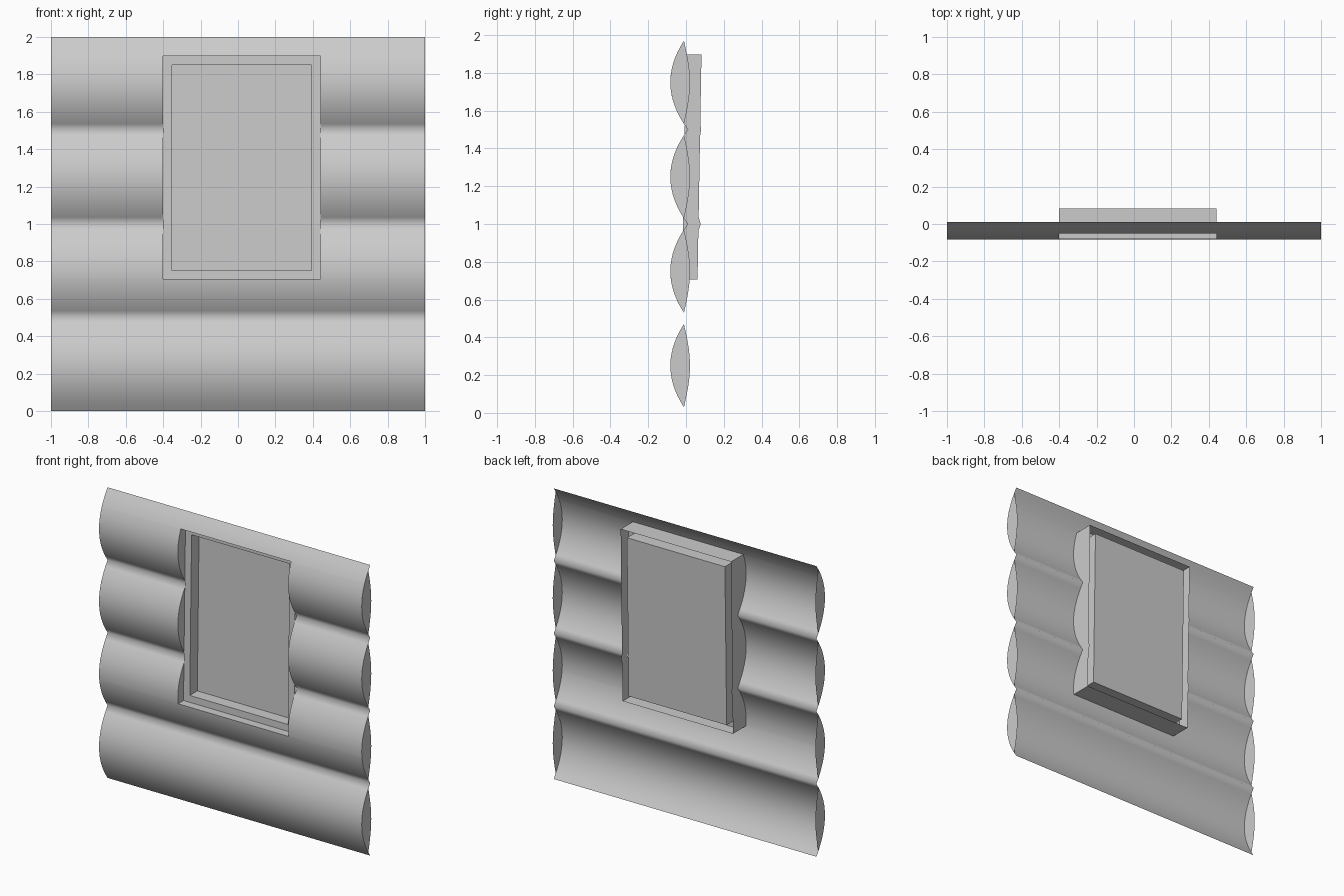
import bpy, bmesh, math

if "Cube" in bpy.data.objects:
    bpy.data.objects.remove(bpy.data.objects["Cube"])

X0, X1, Z0, Z1 = -0.40, 0.44, 0.705, 1.897    # window opening
LOG_H, STEPS, RIM = 0.5, 14, 0.047


def front(z):
    """Log shell: one arc per log, seams set back."""
    t = (z % LOG_H) / LOG_H
    return 0.01 - 0.093 * 4 * t * (1 - t)


def frame_back(z): return 0.061 + 0.021 * (z - Z0) / (Z1 - Z0)
def rim_y(z): return frame_back(z) - 0.082


def face(bm, *pts):
    return bm.faces.new([bm.verts.new(p) for p in pts])


def finish(name, bm, angle=40):
    bmesh.ops.remove_doubles(bm, verts=bm.verts, dist=0.0002)
    bmesh.ops.recalc_face_normals(bm, faces=bm.faces)
    bm.faces.ensure_lookup_table()
    if bm.faces[0].normal.y > 0.1:             # open shells face the front
        bmesh.ops.reverse_faces(bm, faces=bm.faces)
    me = bpy.data.meshes.new(name)
    bm.to_mesh(me)
    bm.free()
    ob = bpy.data.objects.new(name, me)
    bpy.context.collection.objects.link(ob)
    bpy.ops.object.select_all(action='DESELECT')
    ob.select_set(True)
    bpy.context.view_layer.objects.active = ob
    bpy.ops.object.shade_smooth_by_angle(angle=math.radians(angle))
    return ob


heights = sorted({round(LOG_H * i / STEPS, 4) for i in range(4 * STEPS + 1)} | {Z0, Z1})
pairs = list(zip(heights, heights[1:]))

# log wall: rounded single shell, open at the back, with the opening left out
bm = bmesh.new()
cols = [-1, X0, X1, 1]
for a, b in pairs:
    for i in range(3):
        if i == 1 and a >= Z0 and b <= Z1:
            continue
        l, r = cols[i], cols[i + 1]
        face(bm, (l, front(a), a), (r, front(a), a), (r, front(b), b), (l, front(b), b))
finish("log_wall", bm, 85)

# lens-shaped log ends, slightly shorter than each log
for side, x in (("left", -1), ("right", 1)):
    bm = bmesh.new()
    for k in range(4):
        zs = [LOG_H * k + 0.03 + 0.44 * i / STEPS for i in range(STEPS + 1)]
        fore = [(x, front(z), z) for z in zs]
        rear = [(x, -0.011 + 0.032 * math.sin(math.pi * i / STEPS), zs[i]) for i in range(1, STEPS)]
        pts = fore + rear[::-1]
        face(bm, *(pts if x > 0 else pts[::-1]))
    finish("log_ends_" + side, bm)

# window casing: scalloped boards from the log front to the frame's back edge
bm = bmesh.new()


def side_back(z):
    notch = 0.012 * (abs(z - 1.0) < 1e-3) + 0.005 * (abs(z - 1.5) < 1e-3)
    return frame_back(z) + notch


for x in (X0, X1):
    for a, b in pairs:
        if a >= Z0 and b <= Z1:
            face(bm, (x, front(a), a), (x, side_back(a), a), (x, side_back(b), b), (x, front(b), b))
for z in (Z0, Z1):
    face(bm, (X0, front(z), z), (X1, front(z), z), (X1, frame_back(z), z), (X0, frame_back(z), z))
finish("window_casing", bm)


def ring(x0, x1, z0, z1, fn):
    return [(x, fn(z), z) for x, z in ((x0, z0), (x1, z0), (x1, z1), (x0, z1))]


def bridge(bm, p, q):
    for i in range(4):
        j = (i + 1) % 4
        face(bm, p[i], p[j], q[j], q[i])


# window frame: slanted front rim, then a recess running to the pane at the back
inner = (X0 + RIM, X1 - RIM, Z0 + RIM, Z1 - RIM)
pane_loop = ring(*inner, frame_back)
bm = bmesh.new()
bridge(bm, ring(X0, X1, Z0, Z1, rim_y), ring(*inner, rim_y))
bridge(bm, ring(*inner, rim_y), pane_loop)
finish("window_frame", bm)

# pane
bm = bmesh.new()
face(bm, *pane_loop)
finish("window_pane", bm)
